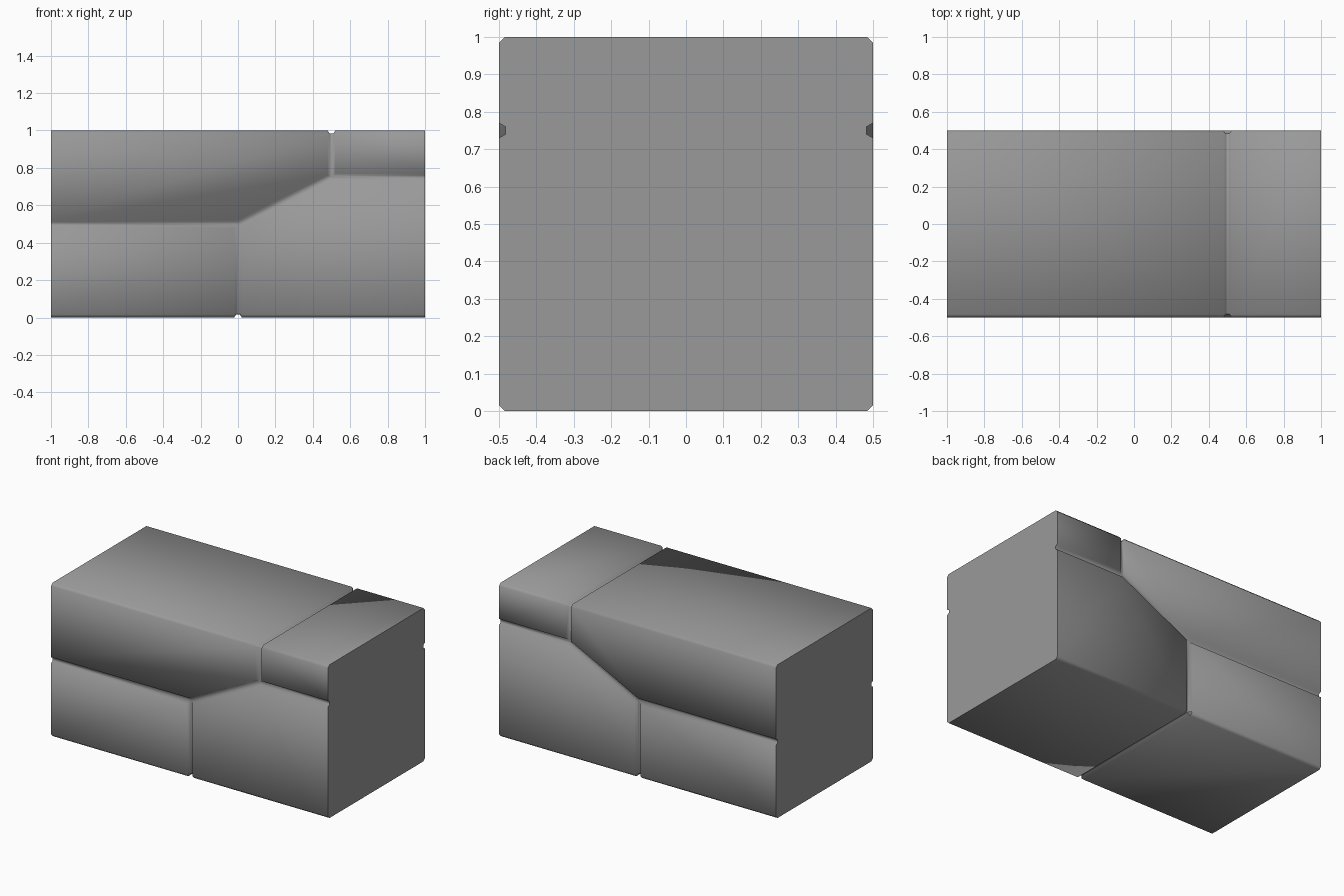
import bpy, bmesh, math
from mathutils import Vector

if "Cube" in bpy.data.objects:
    bpy.data.objects.remove(bpy.data.objects["Cube"])

R = 0.02        # groove half width
CHAMFER = 0.016
X, Y = Vector((1, 0, 0)), Vector((0, 1, 0))


def finish(name, bm):
    bmesh.ops.recalc_face_normals(bm, faces=bm.faces)
    me = bpy.data.meshes.new(name)
    bm.to_mesh(me)
    bm.free()
    ob = bpy.data.objects.new(name, me)
    bpy.context.collection.objects.link(ob)
    return ob


def groove_cutter(points, wraps=False):
    """Six-sided tube with mitred bends; wraps = runs around the block over x."""
    pts = [Vector(p) for p in points]
    dirs = [(b - a).normalized() for a, b in zip(pts, pts[1:])]
    bm = bmesh.new()
    rings = []
    for i, p in enumerate(pts):
        d = dirs[max(i - 1, 0)]
        mitre = d + dirs[min(i, len(dirs) - 1)]
        t, n = (X, d.cross(X)) if wraps else (d.cross(Y), Y)
        ring = []
        for k in range(6):
            a = k * math.pi / 3
            q = R * (math.cos(a) * t + math.sin(a) * n)
            ring.append(bm.verts.new(p + q - d * (q.dot(mitre) / d.dot(mitre))))
        rings.append(ring)
    for a, b in zip(rings, rings[1:]):
        for k in range(6):
            bm.faces.new((a[k], a[(k + 1) % 6], b[(k + 1) % 6], b[k]))
    bm.faces.new(rings[0])
    bm.faces.new(rings[-1][::-1])
    return finish("groove_cutter", bm)


def wrap_joint(x, z_mid, z_end):
    """Joint from the front, over the chamfered edges, to the back."""
    z_in = z_end + math.copysign(CHAMFER, z_mid - z_end)
    half = [(x, -0.5, z_mid), (x, -0.5, z_in), (x, CHAMFER - 0.5, z_end)]
    return groove_cutter(half + [(x, -y, z) for x, y, z in reversed(half)], wraps=True)


# Wall block with its long edges chamfered, ends left square
bm = bmesh.new()
bmesh.ops.create_cube(bm, size=1)
bmesh.ops.scale(bm, vec=(2, 1, 1), verts=bm.verts)
bmesh.ops.translate(bm, vec=(0, 0, 0.5), verts=bm.verts)
long_edges = [e for e in bm.edges if abs(e.verts[0].co.x - e.verts[1].co.x) > 1]
bmesh.ops.bevel(bm, geom=long_edges, offset=CHAMFER, segments=1, affect='EDGES')
block = finish("stone_block", bm)

# Stepped joints on the front and back, then the two joints that wrap around
cutters = [groove_cutter([(-1.1, y, 0.5), (0, y, 0.5), (0.5, y, 0.75), (1.1, y, 0.75)])
           for y in (-0.5, 0.5)]
cutters += [wrap_joint(0, 0.5, 0), wrap_joint(0.5, 0.75, 1)]

# Carve the joints
bpy.context.view_layer.objects.active = block
block.select_set(True)
for c in cutters:
    m = block.modifiers.new("joint", 'BOOLEAN')
    m.operation, m.solver, m.object = 'DIFFERENCE', 'EXACT', c
    bpy.ops.object.modifier_apply(modifier=m.name)
    bpy.data.objects.remove(c)

# Dark grey stone
stone = bpy.data.materials.new("dark_stone")
stone.diffuse_color = (0.32, 0.32, 0.32, 1)
stone.use_nodes = True
stone.node_tree.nodes["Principled BSDF"].inputs["Base Color"].default_value = stone.diffuse_color
block.data.materials.clear()
block.data.materials.append(stone)

# Soft shading around the chamfers and joints, crisp ends
bpy.ops.object.shade_smooth_by_angle(angle=math.radians(70))
